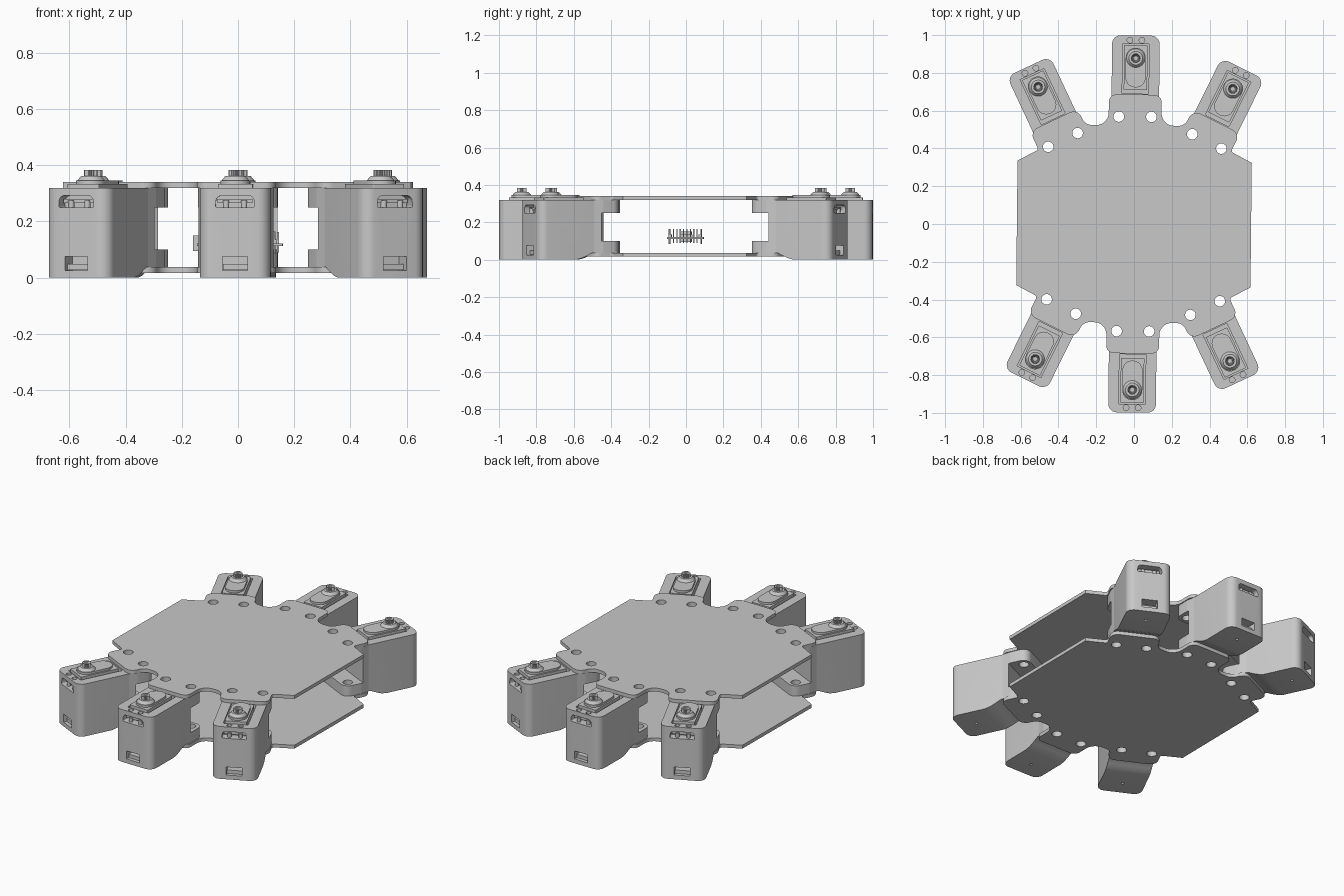
import bpy, bmesh
from math import sin, cos, pi, radians, tan
from mathutils import Matrix, Vector

if "Cube" in bpy.data.objects:
    bpy.data.objects.remove(bpy.data.objects["Cube"], do_unlink=True)

grey = bpy.data.materials.new("plain grey")
grey.use_nodes = True
grey.diffuse_color = (0.58, 0.58, 0.58, 1)
grey.node_tree.nodes["Principled BSDF"].inputs["Base Color"].default_value = grey.diffuse_color

SIDEWAYS = Matrix(((0, 0, 1, 0), (1, 0, 0, 0), (0, 1, 0, 0), (0, 0, 0, 1)))  # profile (y, z) along x
UPRIGHT = Matrix(((1, 0, 0, 0), (0, 0, 1, 0), (0, 1, 0, 0), (0, 0, 0, 1)))   # profile (x, z) along y
SKEW = Matrix.Rotation(radians(-0.6), 4, 'Z')
CORNER = radians(25.7)


def rounded(points, steps=7):
    """Polygon from (x, y, radius) corners, each replaced by an arc."""
    out = []
    for i, (x, y, r) in enumerate(points):
        p = Vector((x, y))
        a = Vector(points[i - 1][:2]) - p
        b = Vector(points[(i + 1) % len(points)][:2]) - p
        if r == 0:
            out.append(p)
            continue
        half = a.angle(b) / 2
        a.normalize()
        b.normalize()
        centre = p + (a + b).normalized() * r / sin(half)
        s, e = p + a * r / tan(half) - centre, p + b * r / tan(half) - centre
        sweep = s.angle_signed(e)
        for k in range(steps + 1):
            out.append(centre + Matrix.Rotation(-sweep * k / steps, 2) @ s)
    return out


def rect(x0, x1, y0, y1, r=0):
    return rounded([(x0, y0, r), (x1, y0, r), (x1, y1, r), (x0, y1, r)])


def circle(x, y, r, n=24):
    return [(x + r * cos(2 * pi * k / n), y + r * sin(2 * pi * k / n)) for k in range(n)]


def prism(bm, pts, lo, hi, matrix=Matrix(), scale_top=None):
    """Extrude a flat outline from lo to hi; scale_top tapers it about its middle."""
    base = [bm.verts.new((p[0], p[1], lo)) for p in pts]
    face = bm.faces.new(base)
    res = bmesh.ops.extrude_face_region(bm, geom=[face], use_keep_orig=True)
    top = [g for g in res["geom"] if isinstance(g, bmesh.types.BMVert)]
    mid = sum((v.co for v in top), Vector()) / len(top)
    for v in top:
        if scale_top:
            v.co = mid + (v.co - mid) * scale_top
        v.co.z = hi
    for v in base + top:
        v.co = matrix @ v.co
    return [g for g in res["geom"] if isinstance(g, bmesh.types.BMFace)][0]


def finish(bm, name):
    bmesh.ops.recalc_face_normals(bm, faces=bm.faces)
    mesh = bpy.data.meshes.new(name)
    bm.to_mesh(mesh)
    bm.free()
    return mesh


def place(mesh, name, matrix=Matrix()):
    if not mesh.materials:
        mesh.materials.append(grey)
    mesh.shade_smooth()
    mesh.set_sharp_from_angle(angle=radians(30))
    obj = bpy.data.objects.new(name, mesh)
    bpy.context.collection.objects.link(obj)
    obj.matrix_world = SKEW @ matrix
    return obj


def combine(mesh, tools):
    """Apply a list of (operation, tool mesh) to a mesh and return the result."""
    objs = [bpy.data.objects.new("helper", m) for m in [mesh] + [t[1] for t in tools]]
    for o in objs:
        o.hide_render = True
        bpy.context.collection.objects.link(o)
    for (op, _), o in zip(tools, objs[1:]):
        mod = objs[0].modifiers.new(op, 'BOOLEAN')
        mod.operation, mod.object, mod.solver = op, o, 'EXACT'
    deps = bpy.context.evaluated_depsgraph_get()
    result = bpy.data.meshes.new_from_object(objs[0].evaluated_get(deps))
    for o in objs:
        bpy.data.objects.remove(o, do_unlink=True)
    return result


# Six mounting frames: origin between the bolt holes, y pointing outwards
mounts = {}
for end, turn in (("back", 0), ("front", pi)):
    for label, x, y, a in (("a", -0.381, 0.441, CORNER), ("middle", 0, 0.568, 0), ("b", 0.381, 0.441, -CORNER)):
        side = label
        if label != "middle":
            side = "left" if (x > 0) == (turn == 0) else "right"
        mounts[end + "_" + side] = (Matrix.Rotation(turn, 4, 'Z') @ Matrix.Translation((x, y, 0))
                                    @ Matrix.Rotation(a, 4, 'Z'))

# Body plates: one quarter outline mirrored round
quarter = [(0.62, 0.33, 0), (0.509, 0.388, 0.015), (0.557, 0.485, 0.045), (0.305, 0.607, 0.045),
           (0.264, 0.522, 0.055), (0.14, 0.522, 0.065), (0.14, 0.685, 0.04)]
back = quarter + [(-x, y, r) for x, y, r in reversed(quarter)]
outline = rounded(back + [(-x, -y, r) for x, y, r in back])
for name, z in (("bottom_plate", 0.016), ("top_plate", 0.32)):
    bm, holes = bmesh.new(), bmesh.new()
    prism(bm, outline, z, z + 0.021)
    for m in mounts.values():
        for s in (-1, 1):
            prism(holes, circle(s * 0.086, 0, 0.028), z - 0.05, z + 0.05, m)
    place(combine(finish(bm, name), [('DIFFERENCE', finish(holes, "holes"))]), name)

# Motor housing: side profile trimmed to a rounded plan, then cut
side_profile = [(0.5, 0), (0.22, 0), (0.19, 0.006), (0.16, 0.018), (0.12, 0.037), (-0.1, 0.037),
                (-0.1, 0.1), (0.07, 0.1), (0.07, 0.25), (-0.1, 0.25), (-0.1, 0.32), (0.5, 0.32)]
half_plan = [(0.135, -0.045, 0.045), (0.135, 0.06, 0.02), (0.126, 0.11, 0.02), (0.126, 0.43, 0.045)]
bm, plan, cuts = bmesh.new(), bmesh.new(), bmesh.new()
prism(bm, side_profile, -0.2, 0.2, SIDEWAYS)
prism(plan, rounded(half_plan + [(-x, y, r) for x, y, r in reversed(half_plan)]), -0.1, 0.5)
for s in (-1, 1):
    prism(cuts, circle(s * 0.086, 0, 0.028), -0.02, 0.4)         # bolt holes
    prism(cuts, circle(s * 0.032, 0.405, 0.015), 0.302, 0.4)     # flange screws
prism(cuts, rect(-0.07, 0.07, 0.122, 0.385), 0.3, 0.4)           # motor pocket
prism(cuts, circle(0, 0.33, 0.008), -0.02, 0.02)                 # underside screw
prism(cuts, rounded([(-0.07, 0.25, 0.006), (0.07, 0.25, 0.006), (0.066, 0.292, 0.02),
                     (-0.066, 0.292, 0.02)]), 0.38, 0.5, UPRIGHT)  # upper window
prism(cuts, rect(-0.045, 0.045, 0.026, 0.075), 0.37, 0.5, UPRIGHT)  # cable window
housing = combine(finish(bm, "housing"), [('INTERSECT', finish(plan, "plan")),
                                          ('DIFFERENCE', finish(cuts, "cuts"))])

# Motor: lid, gearbox cover, collar, toothed shaft, and parts seen in the windows
bm = bmesh.new()
prism(bm, rect(-0.062, 0.062, 0.142, 0.378, 0.004), 0.29, 0.333)
prism(bm, rect(-0.053, 0.053, 0.155, 0.365, 0.0525), 0.33, 0.346)
prism(bm, circle(0, 0.31, 0.05, 32), 0.345, 0.362, scale_top=0.72)
teeth = 20
shaft = [(r * cos(pi * k / teeth), 0.31 + r * sin(pi * k / teeth))
         for k in range(2 * teeth) for r in [0.025 if k % 2 else 0.022]]
cap = prism(bm, shaft, 0.36, 0.384)
bmesh.ops.inset_individual(bm, faces=[cap], thickness=0.011)
bmesh.ops.translate(bm, verts=cap.verts, vec=(0, 0, -0.012))
prism(bm, rect(-0.062, 0.062, 0.265, 0.28), 0.37, 0.405, UPRIGHT)
for s in (-1, 1):
    prism(bm, circle(s * 0.032, 0.405, 0.011, 16), 0.25, 0.275)
prism(bm, rect(-0.044, 0.044, 0.027, 0.048), 0.36, 0.41, UPRIGHT)
motor = finish(bm, "motor")

for name, m in mounts.items():
    place(housing, name + "_housing", m)
    place(motor, name + "_motor", m)

# Circuit board with pin headers, chip and connector
bm = bmesh.new()
prism(bm, rect(-0.145, 0.16, -0.1, 0.095), 0.112, 0.122)
place(finish(bm, "circuit_board"), "circuit_board")
bm = bmesh.new()
for s in (-1, 1):
    for k in range(16):
        x, y = -0.125 + 0.017 * k, -0.003 + s * 0.085
        prism(bm, rect(x - 0.003, x + 0.003, y - 0.003, y + 0.003), 0.085, 0.165)
    prism(bm, rect(-0.135, 0.14, -0.011 + s * 0.08, 0.005 + s * 0.08), 0.122, 0.135)
for k in range(8):
    y = -0.065 + 0.018 * k
    prism(bm, rect(0.14, 0.146, y - 0.003, y + 0.003), 0.09, 0.163)
place(finish(bm, "pin_headers"), "pin_headers")
bm = bmesh.new()
prism(bm, rect(-0.035, 0.035, -0.035, 0.035), 0.121, 0.135)
prism(bm, rect(-0.16, -0.1, -0.03, 0.03, 0.006), 0.095, 0.15)
place(finish(bm, "chip_and_connector"), "chip_and_connector")
